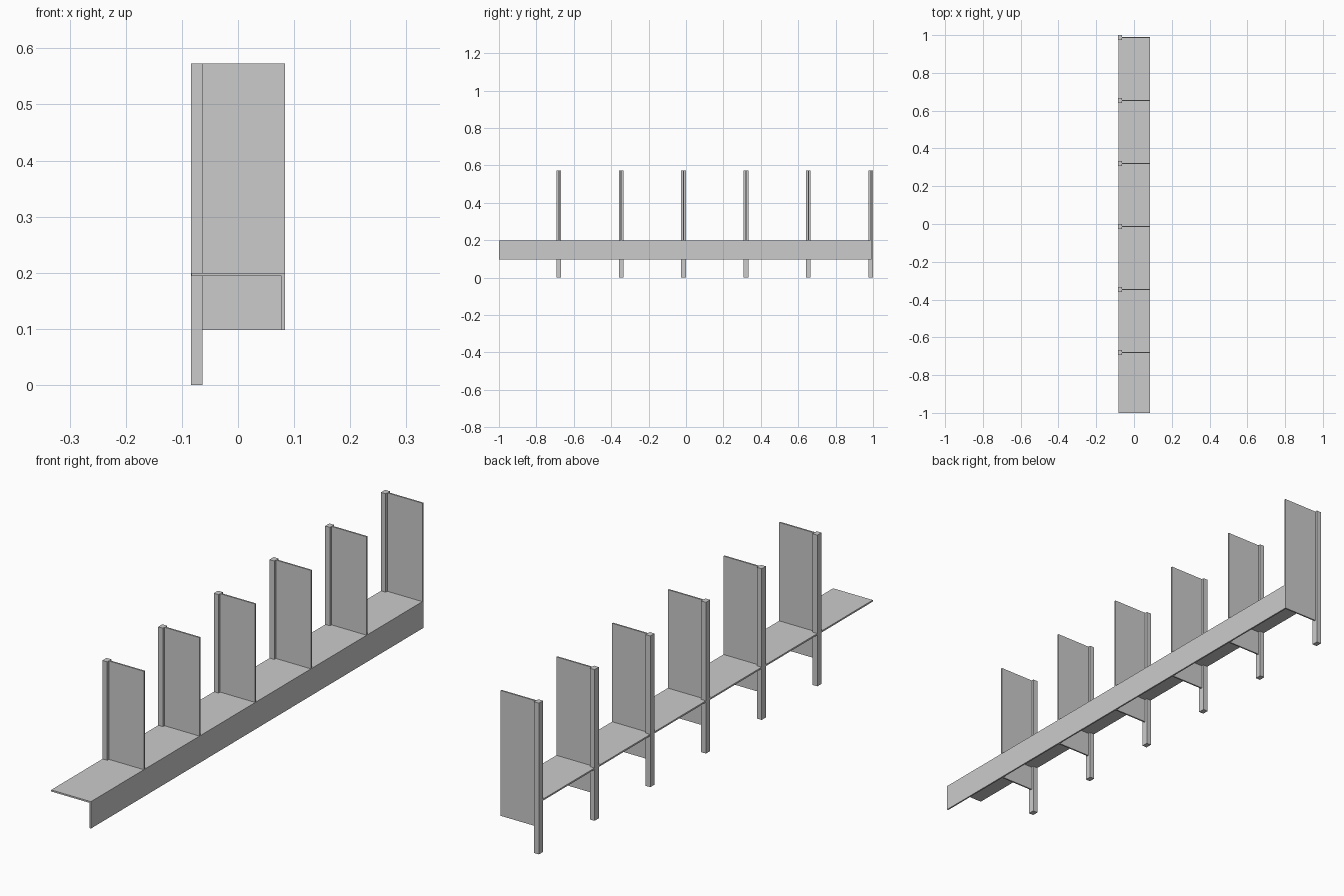
import bpy, bmesh

if "Cube" in bpy.data.objects:
    bpy.data.objects.remove(bpy.data.objects["Cube"])

X0, X1 = -0.0835, 0.0835      # back and front edges
TOP, SHELF_TOP, LIP_BOTTOM = 0.573, 0.2, 0.098
T = 0.006                     # sheet thickness
POST = 0.02                   # post depth in x
POST_W = 0.025                # post width in y
PITCH, LAST = 0.3335, 0.9875  # divider spacing and last centre


def prism(name, profile, y0, y1):
    """Extrude an x-z profile from y0 to y1."""
    bm = bmesh.new()
    face = bm.faces.new([bm.verts.new((x, y0, z)) for x, z in profile])
    out = bmesh.ops.extrude_face_region(bm, geom=[face])
    verts = [v for v in out["geom"] if isinstance(v, bmesh.types.BMVert)]
    bmesh.ops.translate(bm, verts=verts, vec=(0, y1 - y0, 0))
    bmesh.ops.recalc_face_normals(bm, faces=bm.faces)
    mesh = bpy.data.meshes.new(name)
    bm.to_mesh(mesh)
    bm.free()
    obj = bpy.data.objects.new(name, mesh)
    bpy.context.collection.objects.link(obj)


# L-shaped shelf with a hanging front lip
back = X0 + 0.0005
prism("shelf_with_front_lip",
      [(back, SHELF_TOP), (X1, SHELF_TOP), (X1, LIP_BOTTOM), (X1 - T, LIP_BOTTOM),
       (X1 - T, SHELF_TOP - T), (back, SHELF_TOP - T)],
      -1.0, LAST + T / 2 - 0.0003)

# Posts, each carrying a thin divider panel that fits behind the lip
for i in range(6):
    y = LAST - (5 - i) * PITCH
    px = X0 + POST
    prism(f"post_{i + 1}", [(X0, 0), (px, 0), (px, TOP), (X0, TOP)],
          y - POST_W / 2, y + POST_W / 2)
    prism(f"divider_panel_{i + 1}",
          [(px, LIP_BOTTOM), (X1 - T, LIP_BOTTOM), (X1 - T, SHELF_TOP),
           (X1, SHELF_TOP), (X1, TOP), (px, TOP)],
          y - T / 2, y + T / 2)
